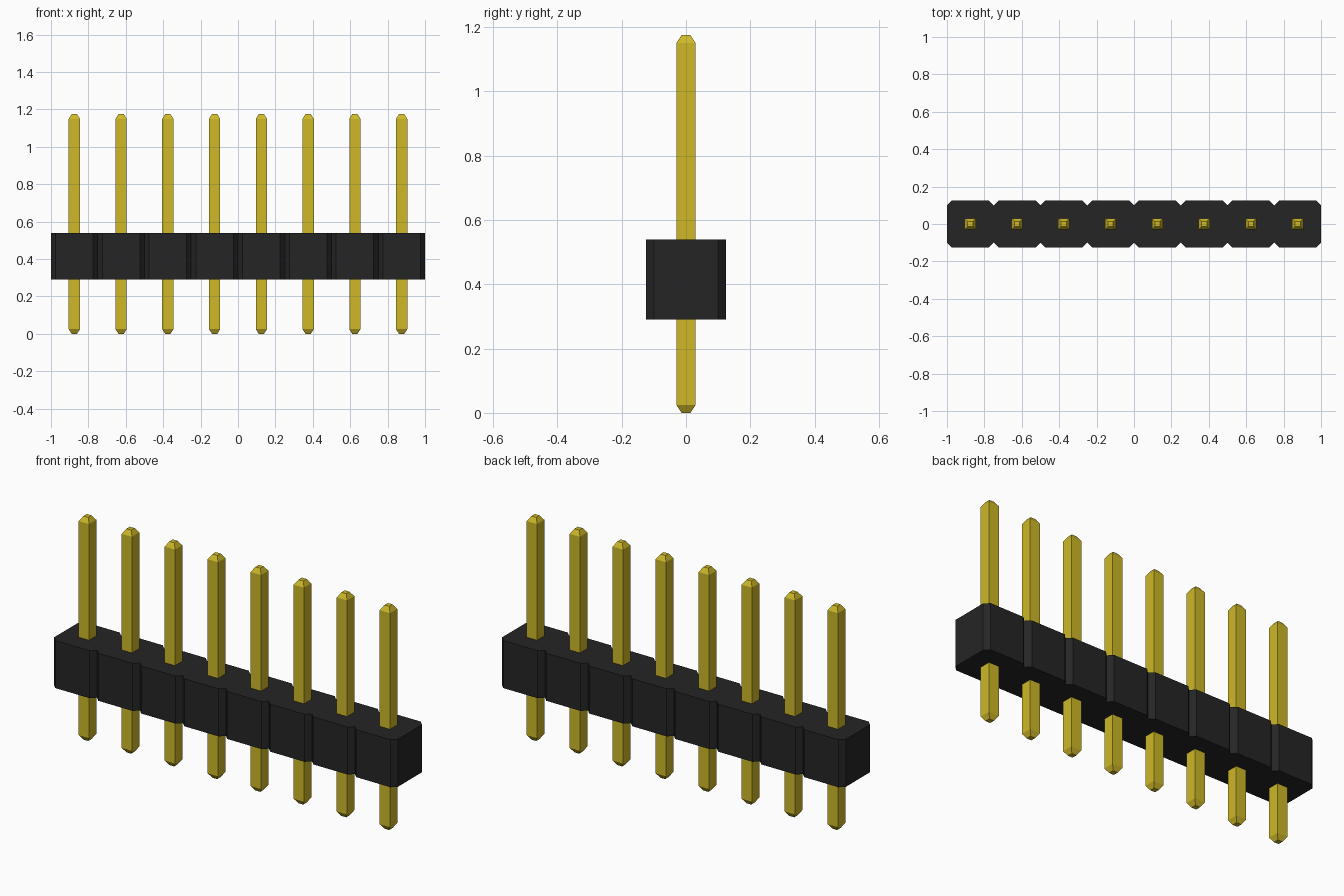
import bpy
import bmesh

if "Cube" in bpy.data.objects:
    bpy.data.objects.remove(bpy.data.objects["Cube"], do_unlink=True)

COUNT = 8
PITCH = 0.25
HALF = PITCH / 2
CHAMFER = 0.025
BODY_Z = (0.29, 0.54)
PIN_HALF, TIP_HALF = 0.03, 0.014
PIN_TOP, TIP_LEN = 1.175, 0.025


def make_material(name, rgb, roughness):
    mat = bpy.data.materials.new(name)
    mat.use_nodes = True
    mat.diffuse_color = (*rgb, 1)
    bsdf = mat.node_tree.nodes["Principled BSDF"]
    bsdf.inputs["Base Color"].default_value = (*rgb, 1)
    bsdf.inputs["Roughness"].default_value = roughness
    return mat


def loft(name, rings, mat):
    """Join equal-length rings of points into a closed, flat-shaded solid."""
    bm = bmesh.new()
    loops = [[bm.verts.new(p) for p in ring] for ring in rings]
    n = len(loops[0])
    for low, high in zip(loops, loops[1:]):
        for i in range(n):
            j = (i + 1) % n
            bm.faces.new((low[i], low[j], high[j], high[i]))
    bm.faces.new(loops[0][::-1])
    bm.faces.new(loops[-1])
    bmesh.ops.recalc_face_normals(bm, faces=bm.faces)
    mesh = bpy.data.meshes.new(name)
    bm.to_mesh(mesh)
    bm.free()
    mesh.materials.append(mat)
    obj = bpy.data.objects.new(name, mesh)
    bpy.context.collection.objects.link(obj)
    return obj


black = make_material("black plastic", (0.0185, 0.0185, 0.0185), 0.6)
gold = make_material("gold metal", (0.62, 0.48, 0.021), 0.4)

centres = [(i - (COUNT - 1) / 2) * PITCH for i in range(COUNT)]

# Housing: one strip of chamfered cells with V notches between them
front = [(-COUNT * HALF, CHAMFER - HALF)]
for x in centres:
    front += [(x - HALF + CHAMFER, -HALF), (x + HALF - CHAMFER, -HALF),
              (x + HALF, CHAMFER - HALF)]
outline = front + [(-x, -y) for x, y in front]
loft("housing", [[(x, y, z) for x, y in outline] for z in BODY_Z], black)

# Pins: square posts tapered at both ends
sections = [(0, TIP_HALF), (TIP_LEN, PIN_HALF),
            (PIN_TOP - TIP_LEN, PIN_HALF), (PIN_TOP, TIP_HALF)]
corners = [(-1, -1), (1, -1), (1, 1), (-1, 1)]
for i, x in enumerate(centres):
    pin = loft(f"pin_{i + 1}",
               [[(sx * h, sy * h, z) for sx, sy in corners] for z, h in sections],
               gold)
    pin.location.x = x
